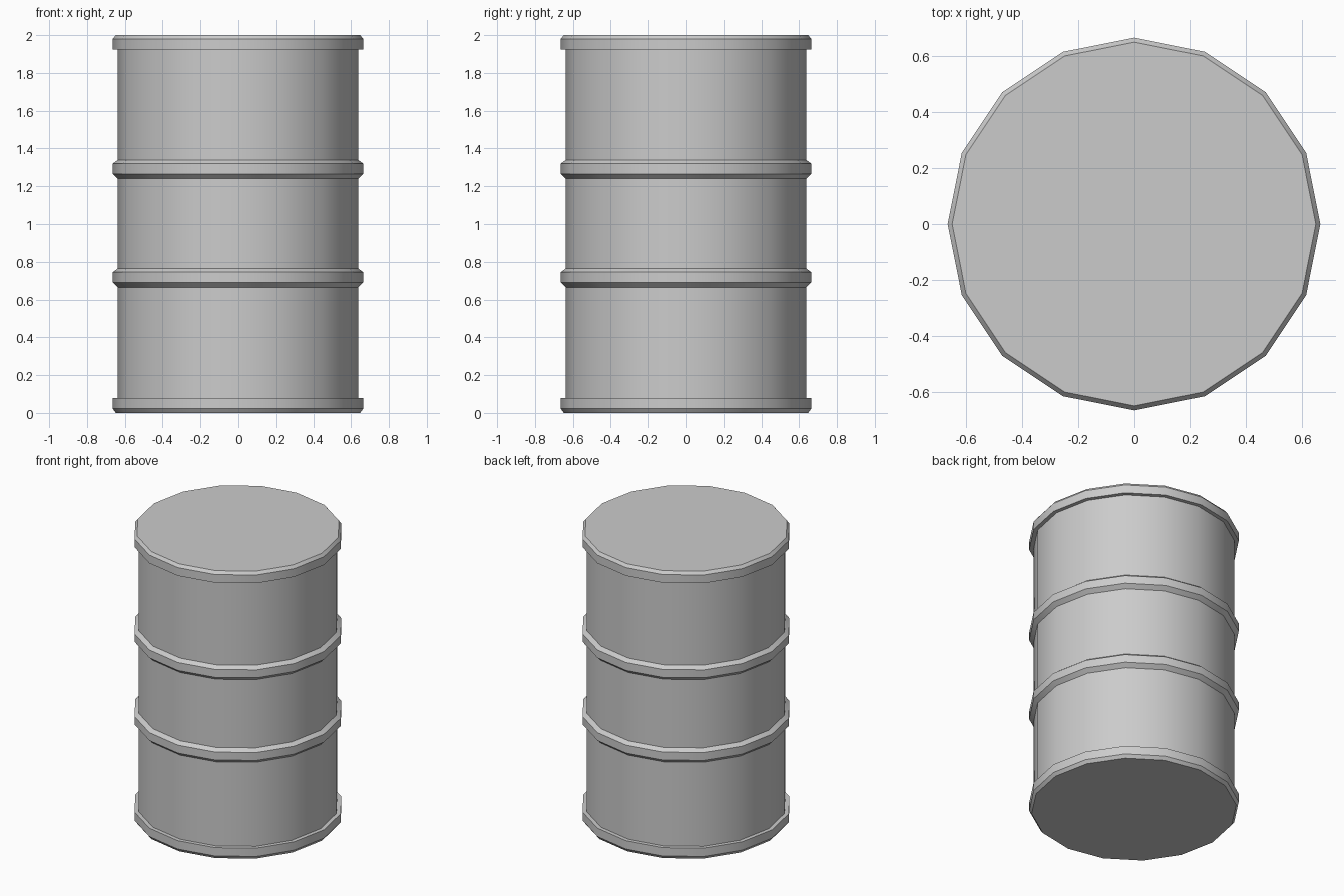
import bpy, bmesh
from math import cos, sin, pi, radians

if "Cube" in bpy.data.objects:
    bpy.data.objects.remove(bpy.data.objects["Cube"])

SIDES = 16
BODY, BAND, CAP = 0.637, 0.664, 0.648   # radii of wall, raised bands, end caps


def rib(z):
    """Chamfered rolling hoop rising from the wall, starting at height z."""
    return [(BODY, z), (BAND, z + 0.025), (BAND, z + 0.08), (BODY, z + 0.1)]


# Half profile (radius, height) from bottom to top
profile = [(CAP, 0), (BAND, 0.022), (BAND, 0.08), (BODY, 0.08)]      # bottom rim
profile += rib(0.665) + rib(1.24)                                   # hoops
profile += [(BODY, 1.923), (BAND, 1.923), (BAND, 1.98), (CAP, 2)]   # top rim

# Drum: lathe the profile and close both ends
bm = bmesh.new()
rings = [[bm.verts.new((r * cos(2 * pi * i / SIDES), r * sin(2 * pi * i / SIDES), z))
          for i in range(SIDES)] for r, z in profile]
for low, high in zip(rings, rings[1:]):
    for i in range(SIDES):
        j = (i + 1) % SIDES
        bm.faces.new((low[i], low[j], high[j], high[i]))
bm.faces.new(rings[0][::-1])
bm.faces.new(rings[-1])

mesh = bpy.data.meshes.new("drum")
bm.to_mesh(mesh)
bm.free()
drum = bpy.data.objects.new("drum", mesh)
bpy.context.collection.objects.link(drum)

# Smooth round the wall, crisp rims and hoops
bpy.context.view_layer.objects.active = drum
drum.select_set(True)
bpy.ops.object.shade_smooth_by_angle(angle=radians(30))
